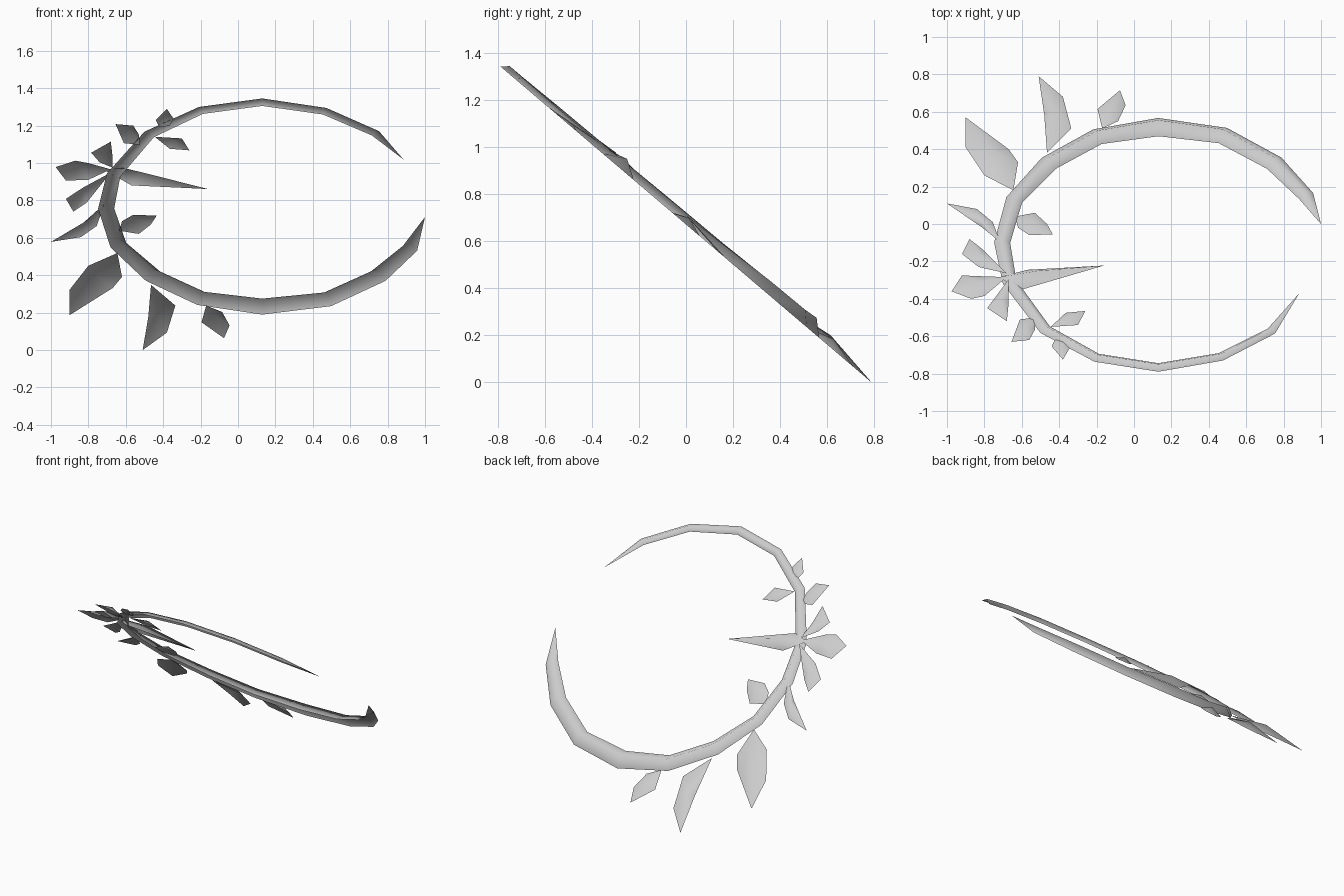
import bpy, bmesh, math
from mathutils import Vector

cube = bpy.data.objects.get("Cube")
if cube:
    bpy.data.objects.remove(cube, do_unlink=True)

# One silver-grey colour for everything
silver = bpy.data.materials.new("silver_grey")
silver.use_nodes = True
silver.diffuse_color = (0.6, 0.6, 0.6, 1)
silver.node_tree.nodes["Principled BSDF"].inputs["Base Color"].default_value = (0.6, 0.6, 0.6, 1)

# The wreath lies in one tilted plane: low at the back, high at the front
SLOPE, MID = 0.851, 0.672
TILT = math.atan(SLOPE)
NORMAL = Vector((0, math.sin(TILT), math.cos(TILT)))


def on_plane(x, y, lift=0.0):
    """Point of the tilted plane above plan position x, y, raised along its normal."""
    return Vector((x, y, MID - SLOPE * y)) + NORMAL * lift


def make_object(name, bm):
    bm.normal_update()
    flipped = [f for f in bm.faces if f.normal.dot(NORMAL) < 0]
    bmesh.ops.reverse_faces(bm, faces=flipped)
    mesh = bpy.data.meshes.new(name)
    bm.to_mesh(mesh)
    bm.free()
    mesh.materials.append(silver)
    mesh.shade_smooth()
    obj = bpy.data.objects.new(name, mesh)
    bpy.context.collection.objects.link(obj)


def make_branch(name, path, ridge=0.9):
    """Open ridged strip along a path of (x, y, half width), pointed at both ends."""
    bm = bmesh.new()
    centres = [on_plane(x, y) for x, y, w in path]
    rows = []
    for i in range(1, len(path) - 1):
        w = path[i][2]
        before = (centres[i] - centres[i - 1]).normalized()
        after = (centres[i + 1] - centres[i]).normalized()
        side = NORMAL.cross(before + after).normalized()
        points = (centres[i] - side * w, centres[i] + NORMAL * w * ridge, centres[i] + side * w)
        rows.append([bm.verts.new(p) for p in points])
    for a, b in zip(rows, rows[1:]):
        for k in range(2):
            bm.faces.new((a[k], a[k + 1], b[k + 1], b[k]))
    for end, row in ((0, rows[0]), (-1, rows[-1])):
        tip = bm.verts.new(centres[end] + NORMAL * path[end][2])
        for k in range(2):
            bm.faces.new((row[k], row[k + 1], tip))
    make_object(name, bm)


def make_leaf(name, outline, dome=0.03, lift=0.0):
    """Domed leaf: outline in plan, starting at the stem, with a raised middle."""
    bm = bmesh.new()
    rim = [bm.verts.new(on_plane(x, y, lift if i == 0 else 0)) for i, (x, y) in enumerate(outline)]
    n = len(outline)
    middle = bm.verts.new(on_plane(sum(p[0] for p in outline) / n, sum(p[1] for p in outline) / n, dome))
    for i in range(n):
        bm.faces.new((rim[i], rim[(i + 1) % n], middle))
    make_object(name, bm)


# Curved branch, thick at the back and thin at the front
make_branch("branch", [
    (1.00, -0.02, 0.03), (0.92, 0.15, 0.043), (0.75, 0.325, 0.055), (0.475, 0.473, 0.058),
    (0.13, 0.518, 0.064), (-0.195, 0.467, 0.056), (-0.455, 0.325, 0.054), (-0.64, 0.13, 0.046),
    (-0.705, -0.10, 0.043), (-0.665, -0.31, 0.038), (-0.475, -0.565, 0.034), (-0.20, -0.715, 0.030),
    (0.13, -0.767, 0.030), (0.465, -0.71, 0.028), (0.735, -0.572, 0.026), (0.885, -0.385, 0.025)])

# Leaves along the back and left
make_leaf("large_leaf", [(-0.645, 0.18), (-0.80, 0.26), (-0.90, 0.41), (-0.90, 0.57),
                         (-0.67, 0.40), (-0.62, 0.33)], 0.045)
make_leaf("long_back_leaf", [(-0.465, 0.38), (-0.48, 0.585), (-0.51, 0.79), (-0.38, 0.68),
                             (-0.335, 0.51)], 0.04)
make_leaf("small_back_leaf", [(-0.17, 0.51), (-0.195, 0.615), (-0.075, 0.715), (-0.045, 0.635),
                              (-0.085, 0.55)], 0.035)
make_leaf("left_leaf", [(-0.715, -0.11), (-0.81, -0.02), (-1.0, 0.11), (-0.84, 0.08),
                        (-0.755, 0.01)], 0.03, 0.02)
make_leaf("inner_leaf", [(-0.635, 0.04), (-0.53, 0.06), (-0.465, 0.0), (-0.435, -0.055),
                         (-0.56, -0.06), (-0.62, -0.02)], 0.03)

# Leaves near the thin end
make_leaf("outer_front_leaf", [(-0.525, -0.50), (-0.61, -0.51), (-0.655, -0.63), (-0.56, -0.62),
                               (-0.53, -0.565)])
make_leaf("inner_front_leaf", [(-0.445, -0.55), (-0.365, -0.475), (-0.26, -0.465), (-0.30, -0.54)], 0.025)
make_leaf("small_front_leaf", [(-0.42, -0.61), (-0.44, -0.655), (-0.38, -0.725), (-0.345, -0.665),
                               (-0.365, -0.62)], 0.02)

# Flower of petals with one long spike reaching inwards
make_leaf("spike", [(-0.72, -0.31), (-0.615, -0.355), (-0.16, -0.222), (-0.57, -0.245)], 0.05, 0.04)
make_leaf("upper_petal", [(-0.68, -0.29), (-0.81, -0.135), (-0.88, -0.08), (-0.92, -0.16),
                          (-0.83, -0.23)], 0.03, 0.04)
make_leaf("middle_petal", [(-0.68, -0.31), (-0.80, -0.28), (-0.92, -0.275), (-0.975, -0.36),
                           (-0.87, -0.40), (-0.80, -0.385)], 0.035, 0.04)
make_leaf("lower_petal", [(-0.67, -0.32), (-0.74, -0.39), (-0.785, -0.45), (-0.68, -0.52),
                          (-0.67, -0.42)], 0.03, 0.04)
